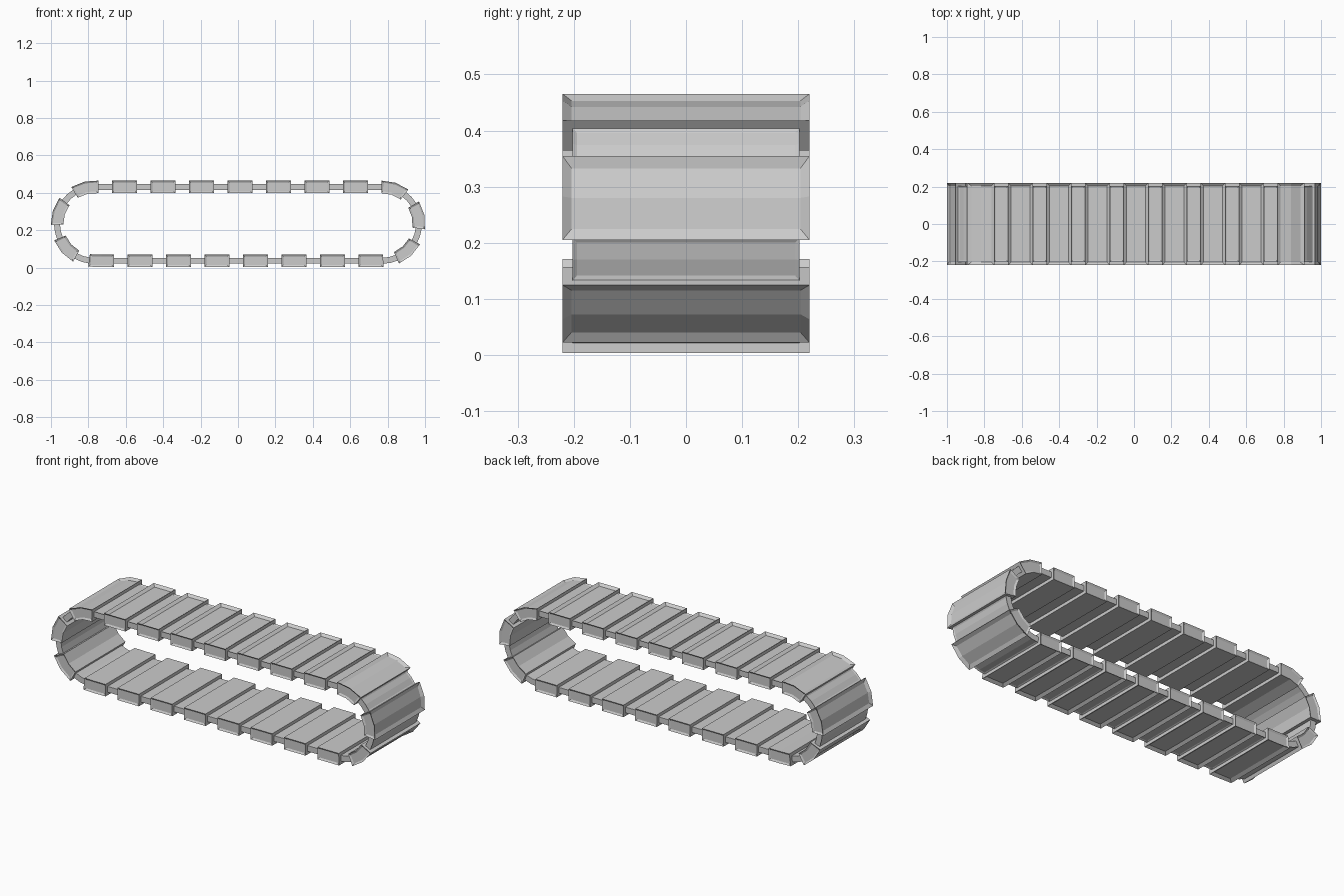
import bpy, bmesh, math
from mathutils import Vector

if "Cube" in bpy.data.objects:
    bpy.data.objects.remove(bpy.data.objects["Cube"])

HALF, R, ZC, COUNT = 0.77, 0.1975, 0.2345, 21   # stadium path of the track
ARC = math.pi * R
TOTAL = 4 * HALF + 2 * ARC
STEP = TOTAL / COUNT


def on_track(s, y, h):
    """Wrap a point at distance s along the loop, h outward from it."""
    s %= TOTAL
    if s < 2 * HALF:
        return Vector((s - HALF, y, ZC + R + h))
    s -= 2 * HALF
    if s < ARC:
        a = s / R
        return Vector((HALF + (R + h) * math.sin(a), y, ZC + (R + h) * math.cos(a)))
    s -= ARC
    if s < 2 * HALF:
        return Vector((HALF - s, y, ZC - R - h))
    a = (s - 2 * HALF) / R
    return Vector((-HALF - (R + h) * math.sin(a), y, ZC - (R + h) * math.cos(a)))


def track_part(name, index, offset, size, panels):
    """Box with recessed panels, bent around the loop."""
    bm = bmesh.new()
    bmesh.ops.create_cube(bm, size=1)
    for v in bm.verts:
        v.co = Vector(c * d for c, d in zip(v.co, size))
    bm.normal_update()
    for normal, margin, depth in panels:
        face = max((f for f in bm.faces),
                   key=lambda f: (round(f.normal.dot(Vector(normal)), 3), f.calc_area()))
        bmesh.ops.inset_region(bm, faces=[face], thickness=margin, depth=-depth,
                               use_even_offset=True)
        bm.normal_update()
    # centre cut lets the part bend
    bmesh.ops.bisect_plane(bm, geom=bm.verts[:] + bm.edges[:] + bm.faces[:],
                           plane_co=(0, 0, 0), plane_no=(1, 0, 0))
    start = HALF + 0.01 + index * STEP + offset
    for v in bm.verts:
        v.co = on_track(start + v.co.x, v.co.y, v.co.z)
    bmesh.ops.recalc_face_normals(bm, faces=bm.faces[:])
    mesh = bpy.data.meshes.new(name)
    bm.to_mesh(mesh)
    bm.free()
    bpy.context.collection.objects.link(bpy.data.objects.new(name, mesh))


for i in range(COUNT):
    # tread pad with recessed outer and end panels
    track_part(f"tread_pad_{i + 1}", i, 0, (0.133, 0.44, 0.067),
               [((0, 0, 1), 0.016, 0.012),
                ((0, 1, 0), 0.010, 0.006),
                ((0, -1, 0), 0.010, 0.006)])
    # thinner link joining it to the next pad
    track_part(f"track_link_{i + 1}", i, STEP / 2, (STEP - 0.131, 0.405, 0.032),
               [((0, 0, 1), 0.008, 0.004)])
